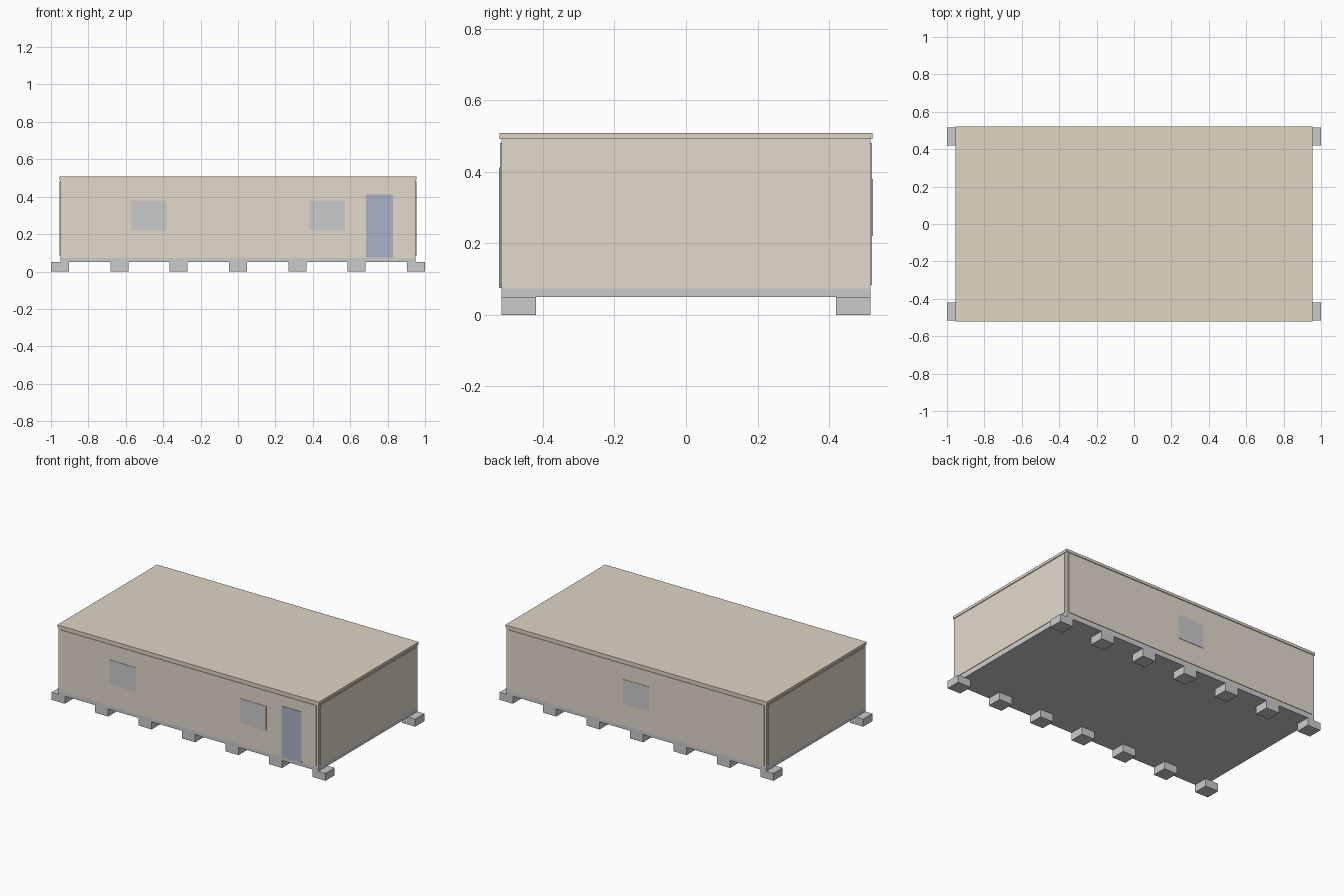
import bpy

if "Cube" in bpy.data.objects:
    bpy.data.objects.remove(bpy.data.objects["Cube"])

def material(name, rgb):
    m = bpy.data.materials.new(name)
    m.diffuse_color = (*rgb, 1)
    m.use_nodes = True
    m.node_tree.nodes["Principled BSDF"].inputs["Base Color"].default_value = m.diffuse_color
    return m

wall_tan = material("wall_tan", (0.78, 0.70, 0.60))
roof_tan = material("roof_tan", (0.74, 0.67, 0.55))
door_blue = material("door_blue", (0.40, 0.45, 0.58))

def box(name, x, y, z, mat=None):
    """Box spanning the given (min, max) ranges."""
    spans = (x, y, z)
    bpy.ops.mesh.primitive_cube_add(size=1, location=[(a + b) / 2 for a, b in spans])
    ob = bpy.context.object
    ob.name = name
    ob.scale = [b - a for a, b in spans]
    bpy.ops.object.transform_apply(location=False, rotation=False, scale=True)
    if mat:
        ob.data.materials.append(mat)
    return ob

HX, HY = 0.95, 0.516      # half size of the building body
PROUD = 0.004             # cladding thickness

# Foundation blocks: seven along each long side
for side in (-1, 1):
    for i in range(7):
        cx = -0.952 + i * 0.952 / 3
        ys = sorted((side * 0.42, side * HY))
        box("foundation_block", (cx - 0.048, cx + 0.048), ys, (0, 0.05))

# Floor slab, body and flat roof
box("floor_slab", (-HX, HX), (-HY, HY), (0.05, 0.073))
box("body", (-HX, HX), (-HY, HY), (0.073, 0.492), wall_tan)
box("roof", (-0.955, 0.955), (-0.521, 0.521), (0.491, 0.509), roof_tan)

# Raised cladding panels on all four walls
for s in (-1, 1):
    box("long_wall_panel", (-0.935, 0.935), sorted((s * (HY - 0.002), s * (HY + PROUD))),
        (0.083, 0.481), wall_tan)
    box("end_wall_panel", sorted((s * (HX - 0.002), s * (HX + PROUD))), (-0.5, 0.5),
        (0.083, 0.481), wall_tan)

# Windows and door
def opening(name, cx, width, z, side, mat=None):
    box(name, (cx - width / 2, cx + width / 2), sorted((side * 0.512, side * 0.5225)), z, mat)

for cx in (-0.476, 0.476):
    opening("front_window", cx, 0.19, (0.22, 0.38), -1)
opening("back_window", 0, 0.19, (0.22, 0.38), 1)
opening("door", 0.757, 0.145, (0.075, 0.412), -1, door_blue)
